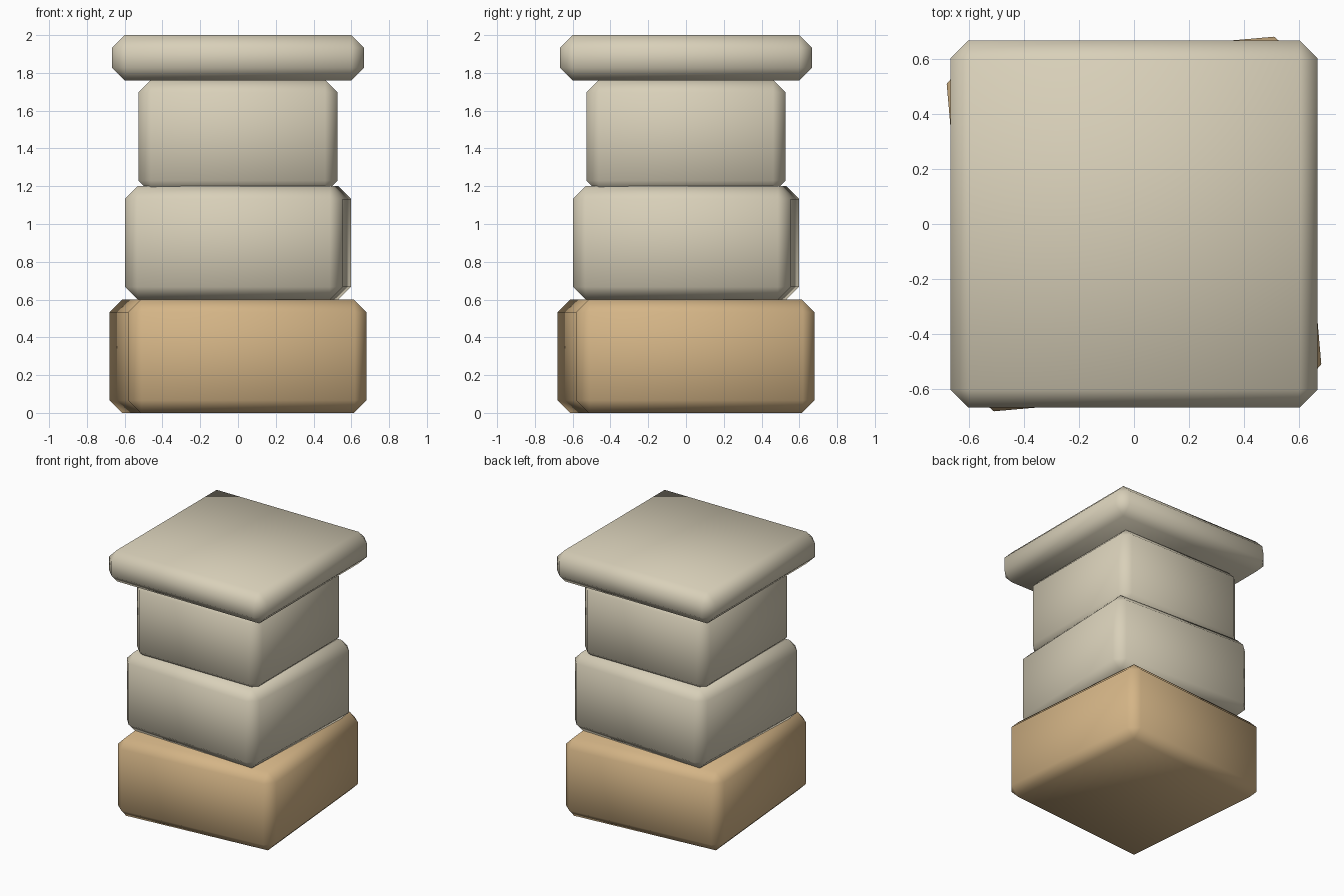
import bpy
import math

default_cube = bpy.data.objects.get("Cube")
if default_cube:
    bpy.data.objects.remove(default_cube, do_unlink=True)


def make_material(name, rgb):
    mat = bpy.data.materials.new(name)
    mat.use_nodes = True
    colour = (*rgb, 1.0)
    mat.diffuse_color = colour
    bsdf = next(n for n in mat.node_tree.nodes if n.type == "BSDF_PRINCIPLED")
    bsdf.inputs["Base Color"].default_value = colour
    return mat


def stone_block(name, half, bottom, top, turn, mat, chamfer=0.067):
    """Square block with single chamfers, softly shaded, turned about z."""
    bpy.ops.mesh.primitive_cube_add(size=1, location=(0, 0, (bottom + top) / 2))
    block = bpy.context.object
    block.name = name
    block.scale = (2 * half, 2 * half, top - bottom)
    bpy.ops.object.transform_apply(location=False, rotation=False, scale=True)
    block.rotation_euler.z = math.radians(turn)
    bevel = block.modifiers.new("chamfer", "BEVEL")
    bevel.width = chamfer
    bevel.segments = 1
    bevel.limit_method = "NONE"
    block.data.materials.append(mat)
    bpy.ops.object.shade_smooth()
    return block


cream = make_material("cream_stone", (0.69, 0.63, 0.485))
tan = make_material("tan_stone", (0.66, 0.46, 0.24))

# Stacked blocks, each slightly turned, under a wide flat cap
stone_block("base_block", 0.633, 0.0, 0.60, 5.0, tan)
stone_block("lower_block", 0.577, 0.60, 1.20, -2.4, cream)
stone_block("upper_block", 0.528, 1.163, 1.763, 0.0, cream)
stone_block("cap_slab", 0.667, 1.76, 2.0, 0.0, cream)
